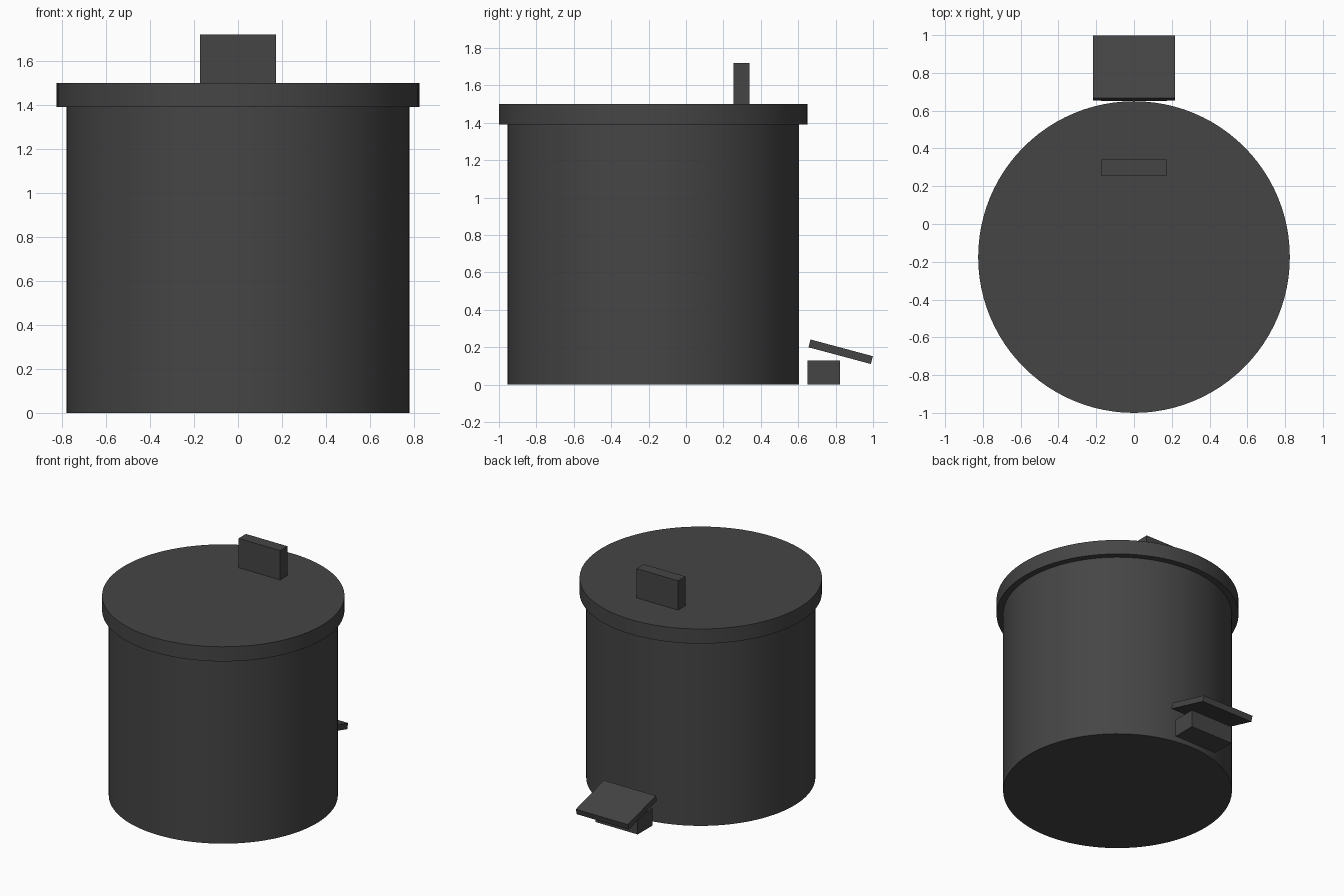
import bpy
from math import radians

if "Cube" in bpy.data.objects:
    bpy.data.objects.remove(bpy.data.objects["Cube"])

CY = -0.175  # bin axis in y


def cylinder(name, radius, z0, z1):
    bpy.ops.mesh.primitive_cylinder_add(vertices=96, radius=radius, depth=z1 - z0,
                                        location=(0, CY, (z0 + z1) / 2))
    ob = bpy.context.object
    ob.name = name
    bpy.ops.object.shade_smooth_by_angle(angle=radians(30))
    ob.data.materials.append(dark)
    return ob


def box(name, size, location, tilt=0):
    bpy.ops.mesh.primitive_cube_add(size=1, location=location, rotation=(radians(tilt), 0, 0))
    ob = bpy.context.object
    ob.name = name
    ob.scale = size
    ob.data.materials.append(dark)
    return ob


dark = bpy.data.materials.new("dark_plastic")
dark.diffuse_color = (0.06, 0.06, 0.06, 1)
dark.use_nodes = True
dark.node_tree.nodes["Principled BSDF"].inputs["Base Color"].default_value = dark.diffuse_color

# Bin drum and overhanging lid
cylinder("bin_body", 0.78, 0, 1.392)
cylinder("lid", 0.825, 1.39, 1.5)

# Upright grip on the lid
box("lid_handle", (0.345, 0.087, 0.22), (0, 0.297, 1.61))

# Foot pedal and its support block at the back
box("pedal_block", (0.35, 0.173, 0.13), (0, 0.737, 0.065))
box("pedal", (0.432, 0.345, 0.043), (0, 0.827, 0.176), tilt=-15)
